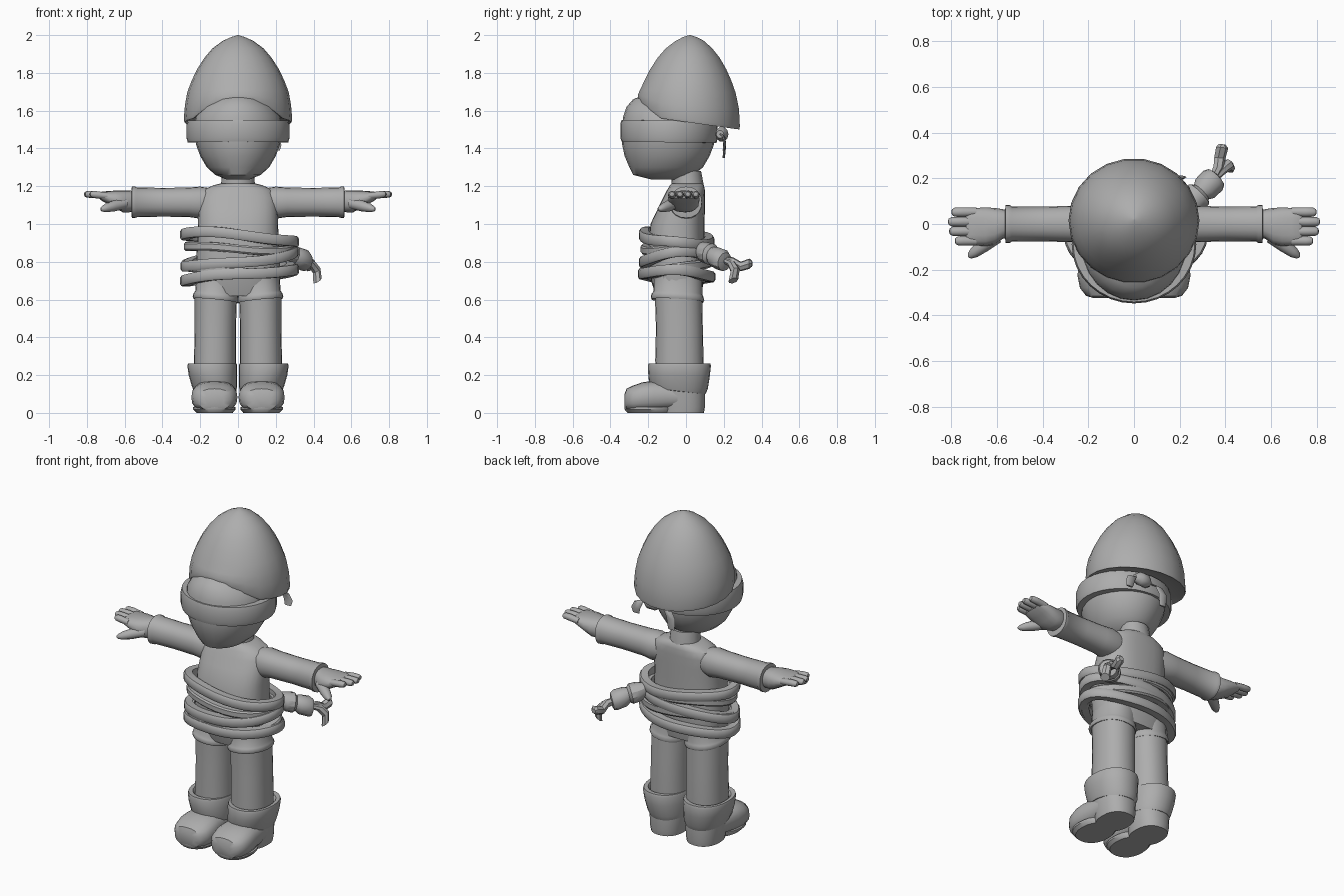
import bpy, bmesh, math
from mathutils import Vector

grey = bpy.data.materials.new("plain_grey")
grey.diffuse_color = (0.42, 0.42, 0.42, 1)


def finish(name, bm, angle=40):
    bmesh.ops.recalc_face_normals(bm, faces=bm.faces)
    me = bpy.data.meshes.new(name)
    bm.to_mesh(me)
    bm.free()
    me.materials.append(grey)
    me.shade_smooth()
    me.set_sharp_from_angle(angle=math.radians(angle))
    ob = bpy.data.objects.new(name, me)
    bpy.context.collection.objects.link(ob)
    return ob


def skin(bm, rings, closed=False):
    n = len(rings[0])
    for a, b in zip(rings, rings[1:] + (rings[:1] if closed else [])):
        for i in range(n):
            j = (i + 1) % n
            bm.faces.new((a[i], a[j], b[j], b[i]))
    if not closed:
        bm.faces.new(rings[0])
        bm.faces.new(rings[-1])


def loft(name, secs, axis="z", n=24, power=2.0, shift=None, side=1, angle=40):
    """Sections are (x, y, z, radius_u, radius_v) set across the axis."""
    if axis == "z":
        u, v = Vector((1, 0, 0)), Vector((0, 1, 0))
    else:
        w = Vector(axis).normalized()
        u = w.cross(Vector((0, 0, 1))).normalized()
        v = u.cross(w)
    bm = bmesh.new()
    rings = []
    for x, y, z, ru, rv in secs:
        ring = []
        for i in range(n):
            t = 2 * math.pi * i / n
            c, s = math.cos(t), math.sin(t)
            p = Vector((x, y, z))
            p += u * ru * math.copysign(abs(c) ** (2 / power), c)
            p += v * rv * math.copysign(abs(s) ** (2 / power), s)
            if shift:
                p.z += shift(p)
            p.x *= side
            ring.append(bm.verts.new(p))
        rings.append(ring)
    skin(bm, rings)
    return finish(name, bm, angle)


def band(name, centre, rx, ry, height, thick, wave, n=32):
    """Closed strap around the body; wave gives its height by angle."""
    bm = bmesh.new()
    h, t = height / 2, thick
    prof = [(-t, -h), (-t * .15, -h), (0, -h * .6), (0, h * .6), (-t * .15, h), (-t, h)]
    rings = []
    for i in range(n):
        a = 2 * math.pi * i / n
        rings.append([bm.verts.new((centre[0] + (rx + o) * math.cos(a),
                                    centre[1] + (ry + o) * math.sin(a),
                                    centre[2] + wave(a) + dz)) for o, dz in prof])
    skin(bm, rings, closed=True)
    return finish(name, bm, 35)


# Head, with the forehead bulging out below the hat
loft("head", [(0, -.10, 1.235, .06, .08), (0, -.12, 1.26, .12, .16),
              (0, -.105, 1.30, .165, .195), (0, -.10, 1.36, .20, .225),
              (0, -.095, 1.42, .222, .243), (0, -.095, 1.50, .235, .245),
              (0, -.095, 1.57, .225, .237), (0, -.10, 1.62, .19, .215),
              (0, -.10, 1.66, .14, .18), (0, -.10, 1.69, .07, .11)])
loft("neck", [(0, .01, 1.15, .10, .09), (0, .01, 1.20, .09, .085), (0, 0, 1.28, .085, .08)], n=16)


# Tall domed hat with the brim lifted over the forehead
def brim(p):
    fade = max(0, min(1, (1.72 - p.z) / .18))
    return fade * (-.14 * p.y + .08 * max(0, (-p.y - .13) / .13))


loft("hat", [(0, .01, 1.57, .15, .15), (0, .01, 1.55, .25, .24), (0, .015, 1.54, .283, .27),
             (0, .015, 1.555, .287, .273), (0, .013, 1.63, .281, .27), (0, .01, 1.70, .268, .255),
             (0, .01, 1.76, .245, .232), (0, .012, 1.82, .216, .203), (0, .014, 1.88, .178, .166),
             (0, .016, 1.93, .135, .124), (0, .02, 1.97, .08, .075), (0, .02, 1.99, .035, .035),
             (0, .02, 2.0, .003, .003)], shift=brim, n=22)

# Blindfold, its knot and two loose ends
band("blindfold", (0, -.09, 1.49), .273, .258, .115, .045, lambda a: -.003 * math.sin(a))
loft("blindfold_knot", [(.04, .18, 1.475, .02, .02), (.07, .19, 1.475, .035, .04),
                        (.12, .19, 1.475, .035, .04), (.15, .18, 1.475, .02, .02)],
     axis=(1, 0, 0), n=10)
for name, x0, x1, zend in (("blindfold_end_a", .13, .20, 1.39), ("blindfold_end_b", .06, -.04, 1.35)):
    mid = (x0 + x1) / 2 + (x1 - x0) * .25
    loft(name, [(x0, .18, 1.48, .015, .008), (mid, .20, 1.46, .028, .008),
                (x1, .205, 1.42, .03, .008), (x1, .20, zend, .022, .006)], n=8)

# Torso
loft("torso", [(0, -.04, .62, .20, .12), (0, -.045, .70, .222, .14), (0, -.05, .80, .222, .148),
               (0, -.05, .90, .216, .148), (0, -.045, 1.0, .212, .143), (0, -.025, 1.08, .21, .125),
               (0, -.01, 1.14, .205, .11), (0, 0, 1.18, .185, .10), (0, .005, 1.205, .13, .09),
               (0, .005, 1.215, .09, .08)], power=2.5, n=28)

for side, tag in ((1, "left"), (-1, "right")):
    # Sleeve with its hem, then the hand
    loft("sleeve_" + tag, [(.12, 0, 1.115, .07, .07), (.20, 0, 1.113, .085, .085),
                           (.26, 0, 1.115, .08, .078), (.40, 0, 1.115, .076, .076),
                           (.535, 0, 1.115, .077, .079), (.545, 0, 1.115, .084, .083),
                           (.562, 0, 1.115, .084, .083), (.565, 0, 1.115, .06, .06)],
         axis=(1, 0, 0), n=20, power=2.2, side=side)
    loft("hand_" + tag, [(.54, 0, 1.12, .055, .05), (.575, 0, 1.12, .065, .058),
                         (.61, -.01, 1.12, .08, .058), (.65, -.012, 1.13, .085, .047),
                         (.69, -.012, 1.14, .082, .034), (.72, -.012, 1.147, .078, .025),
                         (.735, -.012, 1.15, .068, .015)],
         axis=(1, 0, 0), n=16, power=2.4, side=side)
    for k, tip in enumerate((.785, .81, .815, .80)):
        y = -.074 + .042 * k
        loft("finger_%d_%s" % (k + 1, tag),
             [(.69, y, 1.148, .02, .018), (.75, y, 1.155, .021, .02), (tip - .015, y, 1.157, .02, .018),
              (tip - .003, y, 1.157, .013, .012), (tip, y, 1.157, .004, .004)],
             axis=(1, 0, 0), n=10, side=side)
    loft("thumb_" + tag, [(.60, -.055, 1.11, .03, .03), (.66, -.095, 1.095, .03, .03),
                          (.70, -.125, 1.085, .024, .023), (.72, -.14, 1.08, .014, .013),
                          (.726, -.145, 1.08, .004, .004)],
         axis=(.8, -.6, 0), n=10, side=side)

    # Shorts leg with a rolled hem, and the leg below it
    loft("shorts_" + tag, [(.118, -.045, .60, .10, .11), (.118, -.045, .593, .118, .137),
                           (.118, -.045, .605, .122, .142), (.117, -.045, .622, .118, .137),
                           (.113, -.043, .635, .113, .13), (.11, -.042, .72, .11, .13)],
         shift=lambda p: .10 * (abs(p.x) - .118) - .06 * (p.y + .045), power=2.2, side=side)
    loft("leg_" + tag, [(.122, -.035, .15, .11, .125), (.122, -.035, .28, .111, .128),
                        (.12, -.035, .45, .109, .124), (.117, -.04, .63, .112, .125)],
         power=2.2, side=side)

    # Boot: turned-down cuff, ankle, foot and heel
    loft("boot_cuff_" + tag, [(.122, -.035, .11, .10, .12), (.122, -.04, .115, .112, .143),
                              (.124, -.04, .14, .12, .155), (.133, -.037, .20, .128, .163),
                              (.136, -.035, .25, .132, .167), (.136, -.035, .262, .128, .163),
                              (.134, -.035, .26, .11, .135), (.134, -.035, .24, .10, .12)],
         shift=lambda p: -.12 * (p.y + .035) * max(0, (.25 - p.z) / .14), power=2.2, side=side)
    loft("boot_ankle_" + tag, [(.122, -.02, .0, .095, .115), (.122, -.02, .03, .10, .12),
                               (.122, -.03, .10, .108, .13), (.122, -.035, .18, .112, .135)],
         power=2.3, side=side)
    loft("boot_foot_" + tag, [(.125, -.325, .065, .05, .035), (.125, -.315, .07, .085, .058),
                              (.125, -.28, .075, .112, .07), (.125, -.23, .082, .122, .08),
                              (.125, -.17, .087, .12, .083), (.124, -.10, .088, .11, .076),
                              (.123, -.04, .088, .104, .07)],
         axis=(0, 1, 0), n=20, power=2.5, side=side)
    loft("boot_sole_" + tag, [(.125, -.19, .0, .095, .12), (.125, -.195, .018, .112, .13),
                              (.125, -.195, .03, .112, .13)], power=2.2, side=side)

# Rope wound around the body in tilted turns
for k, (z, across, front, rx, ry, h) in enumerate((
        (.925, -.025, .018, .315, .20, .055), (.875, -.012, -.008, .295, .19, .045),
        (.815, .032, -.018, .312, .20, .055), (.775, -.012, -.03, .30, .195, .05),
        (.728, .024, .008, .315, .205, .055))):
    band("rope_turn_%d" % (k + 1), (.008, -.05, z), rx, ry, h, .05,
         lambda a, c=across, f=front: c * math.cos(a) - f * math.sin(a) + .006 * math.cos(3 * a))

# Rope knot and frayed ends behind the left hip
loft("rope_knot", [(.22, .07, .87, .035, .035), (.255, .10, .85, .06, .055), (.285, .13, .84, .062, .058),
                   (.295, .14, .835, .045, .045), (.31, .155, .825, .058, .055),
                   (.345, .19, .81, .06, .058), (.36, .205, .80, .05, .05), (.365, .21, .80, .025, .025)],
     axis=(.7, .7, -.2), n=12, angle=30)
loft("rope_end_a", [(.34, .19, .81, .02, .02), (.37, .25, .80, .024, .024), (.375, .29, .775, .026, .026),
                    (.385, .335, .79, .028, .028), (.385, .35, .79, .015, .015)],
     axis=(.1, 1, 0), n=7, angle=30)
loft("rope_end_b", [(.35, .20, .81, .018, .018), (.39, .24, .79, .022, .022), (.415, .26, .755, .026, .024),
                    (.42, .25, .70, .028, .026)],
     axis=(.5, .3, -.8), n=7, angle=30)
